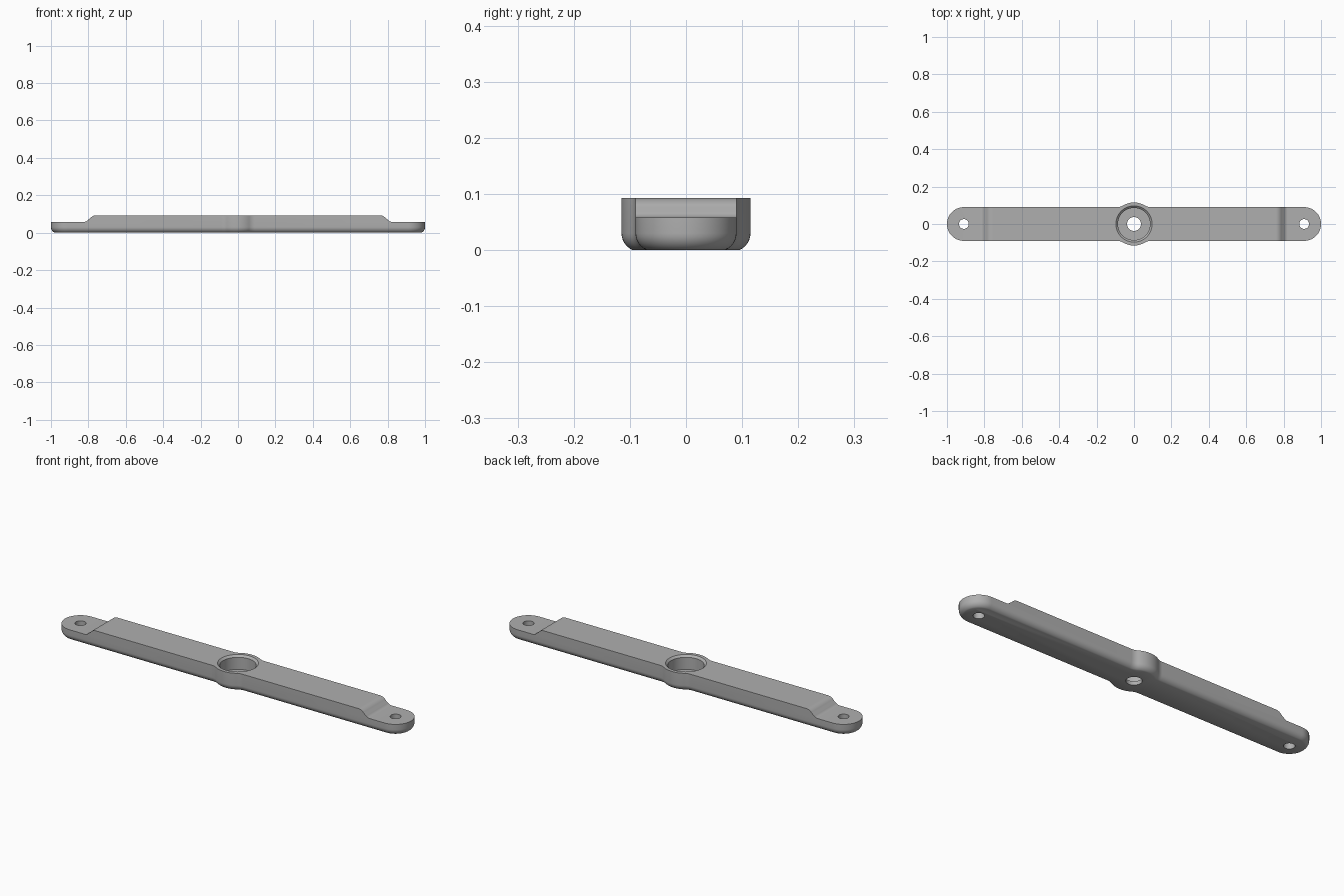
import bpy
import bmesh
from math import sin, cos, pi, asin, atan2, sqrt, radians

HALF_W, END_X = 0.09, 0.91          # arm half width, centre of rounded ends
BOSS_R, BLEND_R = 0.115, 0.06       # centre boss and its blend into the arm
TOP, STEP_Z = 0.093, 0.058          # full height, height of the end tabs
EDGE_H, EDGE_R = 0.03, 0.0325       # rounded lower edge

old = bpy.data.objects.get("Cube")
if old:
    bpy.data.objects.remove(old)

grey = bpy.data.materials.new("plain grey")
grey.use_nodes = True
colour = (0.43, 0.43, 0.43, 1)
grey.diffuse_color = colour
grey.node_tree.nodes["Principled BSDF"].inputs["Base Color"].default_value = colour


def arc(cx, cy, r, a0, a1, n):
    return [(cx + r * cos(a0 + (a1 - a0) * i / n), cy + r * sin(a0 + (a1 - a0) * i / n))
            for i in range(n + 1)]


def outline(d):
    """Plan shape of the bar, shrunk inward by d."""
    by = HALF_W + BLEND_R
    bx = sqrt((BOSS_R + BLEND_R) ** 2 - by ** 2)
    a = atan2(by, bx)
    quarter = arc(END_X, 0, HALF_W - d, 0, pi / 2, 16)
    quarter += arc(bx, by, BLEND_R + d, -pi / 2, a - pi, 8)
    quarter += arc(0, 0, BOSS_R - d, a, pi / 2, 8)[1:]
    half = quarter + [(-x, y) for x, y in quarter[-2::-1]]
    return half + [(x, -y) for x, y in half[-2:0:-1]]


def make_object(name, rings):
    """Skin equal-length closed rings and cap both ends."""
    bm = bmesh.new()
    loops = [[bm.verts.new(p) for p in ring] for ring in rings]
    n = len(loops[0])
    for lo, hi in zip(loops, loops[1:]):
        for i in range(n):
            bm.faces.new((lo[i], lo[(i + 1) % n], hi[(i + 1) % n], hi[i]))
    bm.faces.new(loops[0])
    bm.faces.new(loops[-1])
    bmesh.ops.recalc_face_normals(bm, faces=bm.faces)
    mesh = bpy.data.meshes.new(name)
    bm.to_mesh(mesh)
    bm.free()
    mesh.materials.append(grey)
    ob = bpy.data.objects.new(name, mesh)
    bpy.context.collection.objects.link(ob)
    return ob


def lathe(name, x, profile, n=48):
    return make_object(name, [[(px + x, py, z) for px, py in arc(0, 0, r, 0, 2 * pi, n)[:-1]]
                              for r, z in profile])


# Bar body with rounded lower edge
rings = []
for i in range(7):
    t = asin(EDGE_H / EDGE_R) * (1 - i / 6)
    rings.append([(x, y, EDGE_H - EDGE_R * sin(t)) for x, y in outline(EDGE_R * (1 - cos(t)))])
rings.append([(x, y, TOP) for x, y in outline(0)])
bar = make_object("crossbar", rings)

# Centre bore with bevelled rim and through hole
cutters = [lathe("centre_bore_cutter", 0, [(0.037, -0.05), (0.037, 0.02), (0.086, 0.02),
                                          (0.086, 0.083), (0.097, TOP), (0.097, 0.15)], 64)]

# Lowered end tabs with S-shaped shoulder, and their bolt holes
shoulder = [(0.755, 0.15), (0.755, TOP)]
shoulder += arc(0.758, TOP - 0.04, 0.04, pi / 2, radians(35), 6)
shoulder += arc(0.822, STEP_Z + 0.025, 0.025, radians(215), radians(270), 6)
shoulder += [(1.1, STEP_Z), (1.1, 0.15)]
for side, s in (("left", 1), ("right", -1)):
    cutters.append(make_object(side + "_step_cutter",
                               [[(s * x, y, z) for x, z in shoulder] for y in (-0.2, 0.2)]))
    cutters.append(lathe(side + "_hole_cutter", s * END_X, [(0.026, -0.05), (0.026, 0.15)], 32))

bpy.context.view_layer.objects.active = bar
for c in cutters:
    c.hide_render = True
    mod = bar.modifiers.new(c.name, 'BOOLEAN')
    mod.operation, mod.solver, mod.object = 'DIFFERENCE', 'EXACT', c
    bpy.ops.object.modifier_apply(modifier=mod.name)
    bpy.data.objects.remove(c)

for ob in bpy.context.selected_objects:
    ob.select_set(False)
bar.select_set(True)
bpy.ops.object.shade_smooth_by_angle(angle=radians(30))
